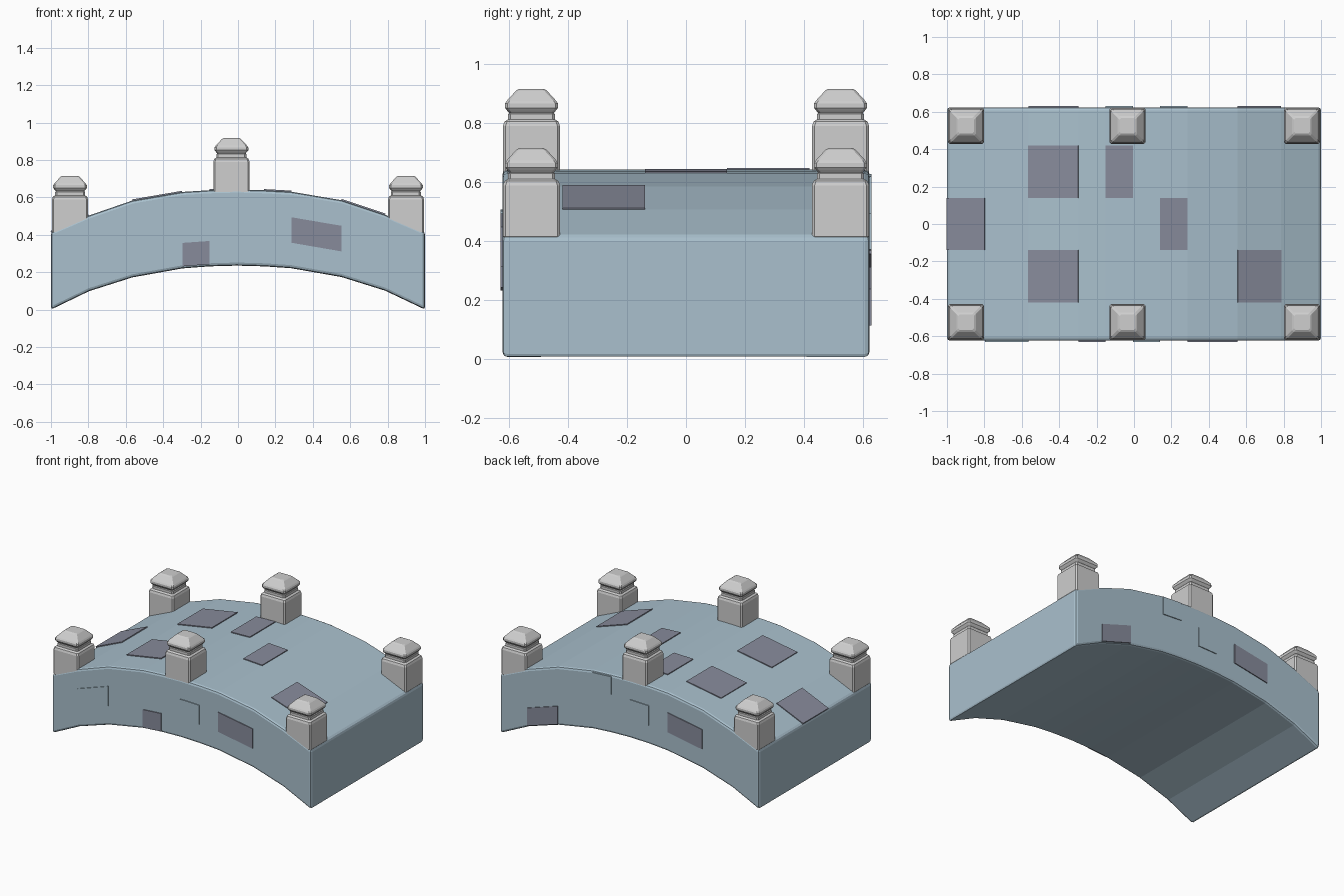
import bpy, bmesh
from mathutils import Vector

if "Cube" in bpy.data.objects:
    bpy.data.objects.remove(bpy.data.objects["Cube"])


def material(name, rgb):
    m = bpy.data.materials.new(name)
    m.diffuse_color = (*rgb, 1)
    m.use_nodes = True
    m.node_tree.nodes["Principled BSDF"].inputs["Base Color"].default_value = m.diffuse_color
    return m


BLUE = material("blue stone", (0.40, 0.53, 0.615))
SLATE = material("dark slate stone", (0.245, 0.26, 0.33))
GREY = material("light grey stone", (0.62, 0.62, 0.62))


def make(name, verts, faces, mat):
    me = bpy.data.meshes.new(name)
    me.from_pydata(verts, [], faces)
    bm = bmesh.new()
    bm.from_mesh(me)
    bmesh.ops.recalc_face_normals(bm, faces=bm.faces)
    bm.to_mesh(me)
    bm.free()
    ob = bpy.data.objects.new(name, me)
    bpy.context.collection.objects.link(ob)
    me.materials.append(mat)
    return ob


# Arch stations: x, top z, underside z
ARCH = [(-1, .415, .0), (-.797, .503, .098), (-.565, .583, .172),
        (-.298, .629, .220), (-.153, .638, .231), (-.006, .642, .235),
        (.14, .638, .231), (.285, .630, .221), (.553, .585, .174),
        (.787, .507, .101), (1, .415, .0)]
W = 0.624

# Arched deck with softened edges
n = len(ARCH)
outline = [(x, t) for x, t, b in ARCH] + [(x, b) for x, t, b in reversed(ARCH)]
m = len(outline)
verts = [(x, y, z) for y in (-W, W) for x, z in outline]
faces = []
for i in range(m):
    j = (i + 1) % m
    faces.append((i, j, j + m, i + m))
for o in (0, m):
    for i in range(n - 1):
        faces.append((o + i, o + i + 1, o + m - 2 - i, o + m - 1 - i))
deck = make("arched_deck", verts, faces, BLUE)
bev = deck.modifiers.new("soft edges", "BEVEL")
bev.width = 0.016
bev.segments = 2
bev.limit_method = "ANGLE"
bev.angle_limit = 0.8


def plate(name, quad, normal, mat):
    """Thin slab lying on a flat part of the deck."""
    nrm = Vector(normal).normalized()
    v = [Vector(p) + nrm * d for d in (-0.003, 0.006) for p in quad]
    f = [(0, 1, 2, 3), (4, 5, 6, 7)]
    f += [(i, (i + 1) % 4, (i + 1) % 4 + 4, i + 4) for i in range(4)]
    return make(name, v, f, mat)


# Paving slabs on top: station index, y range
for k, (s, y0, y1) in enumerate([(0, -.14, .14), (2, .14, .42), (2, -.42, -.14),
                                 (4, .14, .42), (6, -.14, .14), (8, -.42, -.14)]):
    (xa, za, _), (xb, zb, _) = ARCH[s], ARCH[s + 1]
    plate(f"paving_slab_{k}", [(xa, y0, za), (xb, y0, zb), (xb, y1, zb), (xa, y1, za)],
          (za - zb, 0, xb - xa), SLATE)

# Side bricks: side, station index, third of the height, colour
for k, (side, s, row, mat) in enumerate([
        (-1, 1, 1, BLUE), (-1, 3, 0, SLATE), (-1, 5, 1, BLUE), (-1, 7, 1, SLATE),
        (1, 8, 0, SLATE), (1, 6, 2, BLUE), (1, 4, 1, BLUE), (1, 2, 1, SLATE)]):
    def point(station, r):
        x, t, b = ARCH[station]
        return (x, side * W, b + (t - b) * r / 3)
    lo = row + (0.08 if row == 0 else 0)
    hi = row + (0.92 if row == 2 else 1)
    plate(f"side_brick_{k}", [point(s, lo), point(s + 1, lo), point(s + 1, hi), point(s, hi)],
          (0, side, 0), mat)


# Railing posts: stacked chamfered squares
def post(name, cx, cy, base, top):
    rings = [(.090, base), (.097, base + .01), (.097, top - .127), (.092, top - .112),
             (.080, top - .104), (.080, top - .086), (.076, top - .082),
             (.083, top - .074), (.090, top - .065), (.090, top - .050),
             (.084, top - .041), (.052, top - .006), (.042, top)]
    v, f = [], []
    for h, z in rings:
        c = h - 0.009
        v += [(cx + a, cy + b, z) for a, b in ((h, -c), (h, c), (c, h), (-c, h),
                                               (-h, c), (-h, -c), (-c, -h), (c, -h))]
    for r in range(len(rings) - 1):
        for i in range(8):
            j = (i + 1) % 8
            f.append((r * 8 + i, r * 8 + j, r * 8 + 8 + j, r * 8 + 8 + i))
    f.append(tuple(range(8)))
    f.append(tuple(range(len(v) - 8, len(v))))
    make(name, v, f, GREY)


for sy, side in ((-1, "front"), (1, "back")):
    for cx, base, top, where in ((-.898, .405, .715, "left"), (-.035, .61, .917, "middle"),
                                 (.898, .405, .715, "right")):
        post(f"{side}_{where}_post", cx, sy * .525, base, top)
